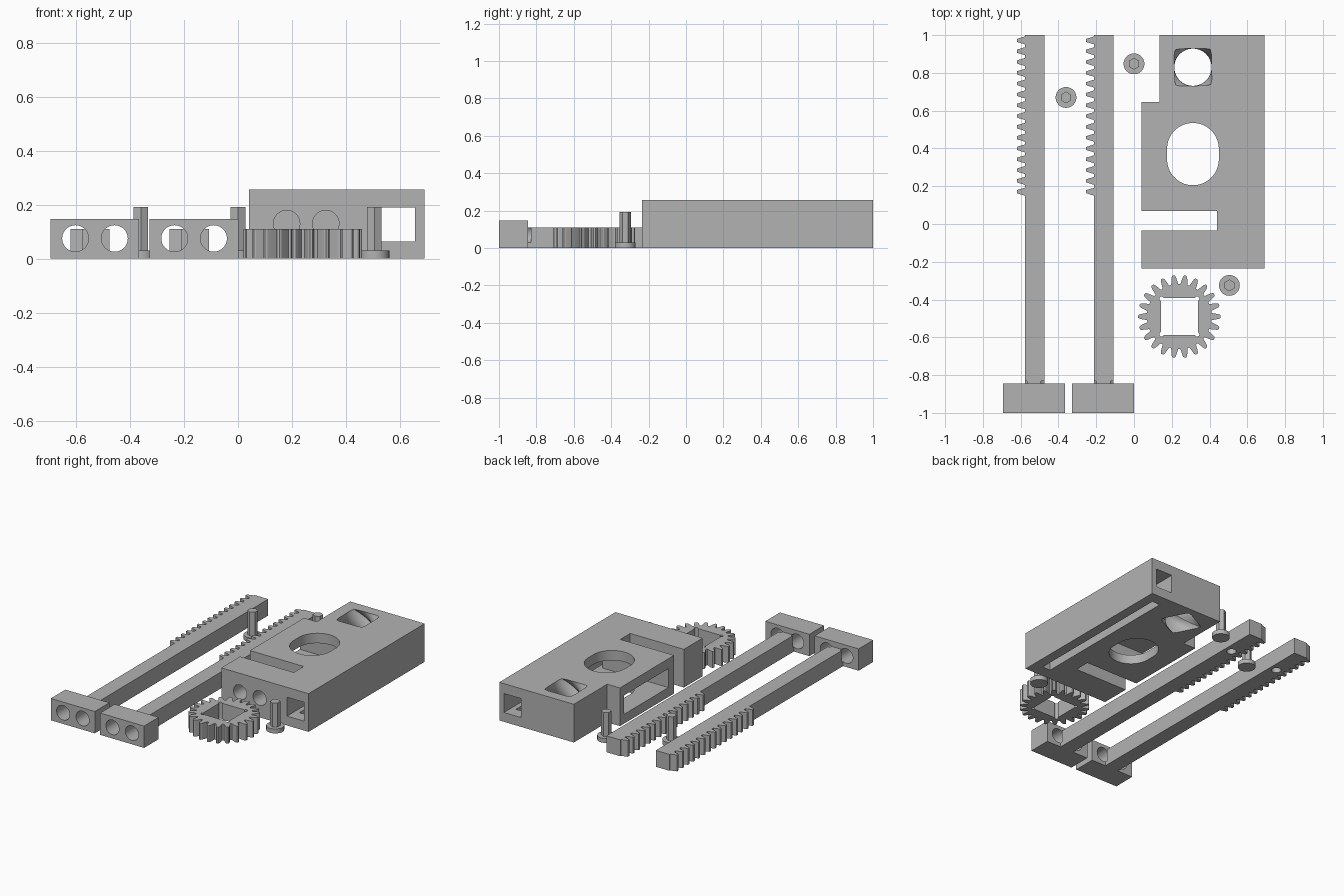
import bpy, bmesh
from math import pi, cos, sin, sqrt, radians
from mathutils import Matrix

default = bpy.data.objects.get("Cube")
if default:
    bpy.data.objects.remove(default, do_unlink=True)

grey = bpy.data.materials.new("plain grey")
grey.use_nodes = True
colour = (0.45, 0.45, 0.45, 1)
grey.diffuse_color = colour
grey.node_tree.nodes["Principled BSDF"].inputs["Base Color"].default_value = colour


def add(name, bm):
    """Turn a bmesh into a named grey object."""
    bmesh.ops.recalc_face_normals(bm, faces=bm.faces)
    mesh = bpy.data.meshes.new(name)
    bm.to_mesh(mesh)
    bm.free()
    mesh.materials.append(grey)
    ob = bpy.data.objects.new(name, mesh)
    bpy.context.collection.objects.link(ob)
    return ob


def loft(name, rings):
    """Skin a stack of matching outlines and cap both ends."""
    bm = bmesh.new()
    loops = [[bm.verts.new(p) for p in ring] for ring in rings]
    for low, high in zip(loops, loops[1:]):
        n = len(low)
        for i in range(n):
            j = (i + 1) % n
            bm.faces.new((low[i], low[j], high[j], high[i]))
    bm.faces.new(loops[0][::-1])
    bm.faces.new(loops[-1])
    return add(name, bm)


def prism(name, outline, z0, z1):
    return loft(name, [[(x, y, z) for x, y in outline] for z in (z0, z1)])


def box(name, x0, x1, y0, y1, z0, z1):
    return prism(name, [(x0, y0), (x1, y0), (x1, y1), (x0, y1)], z0, z1)


def circle(x, y, r, n=40, start=0.0):
    return [(x + r * cos(start + 2 * pi * i / n),
             y + r * sin(start + 2 * pi * i / n)) for i in range(n)]


def tunnel(name, x, z, r, y0, y1):
    """Round cutter running along y."""
    return loft(name, [[(a, y, b) for a, b in circle(x, z, r)] for y in (y0, y1)])


def combine(target, tools, operation="DIFFERENCE"):
    """Apply booleans and remove the helper solids."""
    bpy.context.view_layer.objects.active = target
    for tool in tools:
        tool.hide_render = True
        mod = target.modifiers.new("cut", "BOOLEAN")
        mod.operation, mod.solver, mod.object = operation, "EXACT", tool
        bpy.ops.object.modifier_apply(modifier=mod.name)
        bpy.data.objects.remove(tool, do_unlink=True)


def finish(ob):
    """Smooth round walls while keeping corners sharp."""
    bpy.ops.object.select_all(action="DESELECT")
    ob.select_set(True)
    bpy.context.view_layer.objects.active = ob
    bpy.ops.object.shade_smooth_by_angle(angle=radians(25))


# Housing block with a stepped back corner and a cross slot
housing = prism("housing", [
    (0.04, -0.235), (0.69, -0.235), (0.69, 1), (0.135, 1), (0.135, 0.645),
    (0.04, 0.645), (0.04, 0.07), (0.44, 0.07), (0.44, -0.035), (0.04, -0.035)],
    0, 0.257)

# Rounded access opening and twisted square bore
oval = [(0.312 + 0.137 * cos(a), 0.37 + 0.137 * sin(a) + (0.028 if sin(a) > 0 else -0.028))
        for a in [2 * pi * (i + 0.5) / 48 for i in range(48)]]


def twisted_ring(t):
    """Square outline with rounded corners, turned by height."""
    z = -0.02 + 0.3 * t
    turn = radians(60) - pi * (1 - t)
    pts = []
    for i in range(32):
        a = 2 * pi * i / 32
        r = min(0.132, 0.099 / max(abs(cos(a)), abs(sin(a))))
        pts.append((0.312 + r * cos(a + turn + pi / 4),
                    0.83 + r * sin(a + turn + pi / 4), z))
    return pts


combine(housing, [
    box("rack_channel", 0.53, 0.655, -0.4, 1.2, 0.063, 0.19),
    box("gear_pocket", -0.1, 0.54, 0.13, 0.6, 0.063, 0.19),
    box("pin_slot", 0.562, 0.622, -0.15, 0.92, -0.1, 0.1),
    tunnel("screw_hole_a", 0.18, 0.13, 0.049, -0.4, 0.0),
    tunnel("screw_hole_b", 0.325, 0.13, 0.049, -0.4, 0.0),
    prism("access_opening", oval, -0.1, 0.4),
    loft("twisted_bore", [twisted_ring(i / 24) for i in range(25)]),
])
finish(housing)

# Toothed racks, each with a drilled head and a pin hole underneath
PITCH = 0.0572
for side, shift in (("outer", 0.0), ("inner", 0.367)):
    left, right = -0.578 + shift, -0.475 + shift
    edge = [(right, -0.9), (right, 1.0), (left, 1.0)]
    for i in range(15):
        y = 0.972 - PITCH * i
        edge += [(left, y + 0.021), (left - 0.03, y + 0.012), (left - 0.042, y + 0.008),
                 (left - 0.042, y - 0.008), (left - 0.03, y - 0.012), (left, y - 0.021)]
    edge.append((left, -0.9))
    rack = prism(side + "_rack", edge, 0, 0.11)
    combine(rack, [box("head", -0.694 + shift, -0.366 + shift, -1, -0.845, 0, 0.147)], "UNION")
    combine(rack, [
        tunnel("head_hole_a", -0.602 + shift, 0.075, 0.049, -1.1, -0.83),
        tunnel("head_hole_b", -0.457 + shift, 0.075, 0.049, -1.1, -0.83),
        prism("pin_hole", circle((left + right) / 2, 0.76, 0.03), -0.1, 0.08),
    ])
    finish(rack)

# Spur gear with a square bore and relieved corners
GX, GY, TEETH = 0.24, -0.49, 22
outline = []
for i in range(TEETH):
    mid = 2 * pi * i / TEETH
    for r, half in ((0.172, -0.11), (0.2, -0.07), (0.213, -0.05), (0.219, -0.025),
                    (0.219, 0.025), (0.213, 0.05), (0.2, 0.07), (0.172, 0.11)):
        outline.append((GX + r * cos(mid + half), GY + r * sin(mid + half)))
gear = prism("gear", outline, 0, 0.11)
bore = 0.098
combine(gear, [box("bore", GX - bore, GX + bore, GY - bore, GY + bore, -0.1, 0.2)])
for sx in (-1, 1):
    for sy in (-1, 1):
        combine(gear, [prism("relief", circle(GX + sx * 0.094, GY + sy * 0.094, 0.012, 16),
                             -0.1, 0.2)])
finish(gear)

# Loose headed pins
for place, (x, y) in (("back", (0.0, 0.848)), ("middle", (-0.36, 0.67)), ("front", (0.505, -0.325))):
    pin = prism(place + "_pin", circle(x, y, 0.055), 0, 0.03)
    combine(pin, [prism("shaft", circle(x, y, 0.031, 6, pi / 6), 0.01, 0.192)], "UNION")
    finish(pin)
